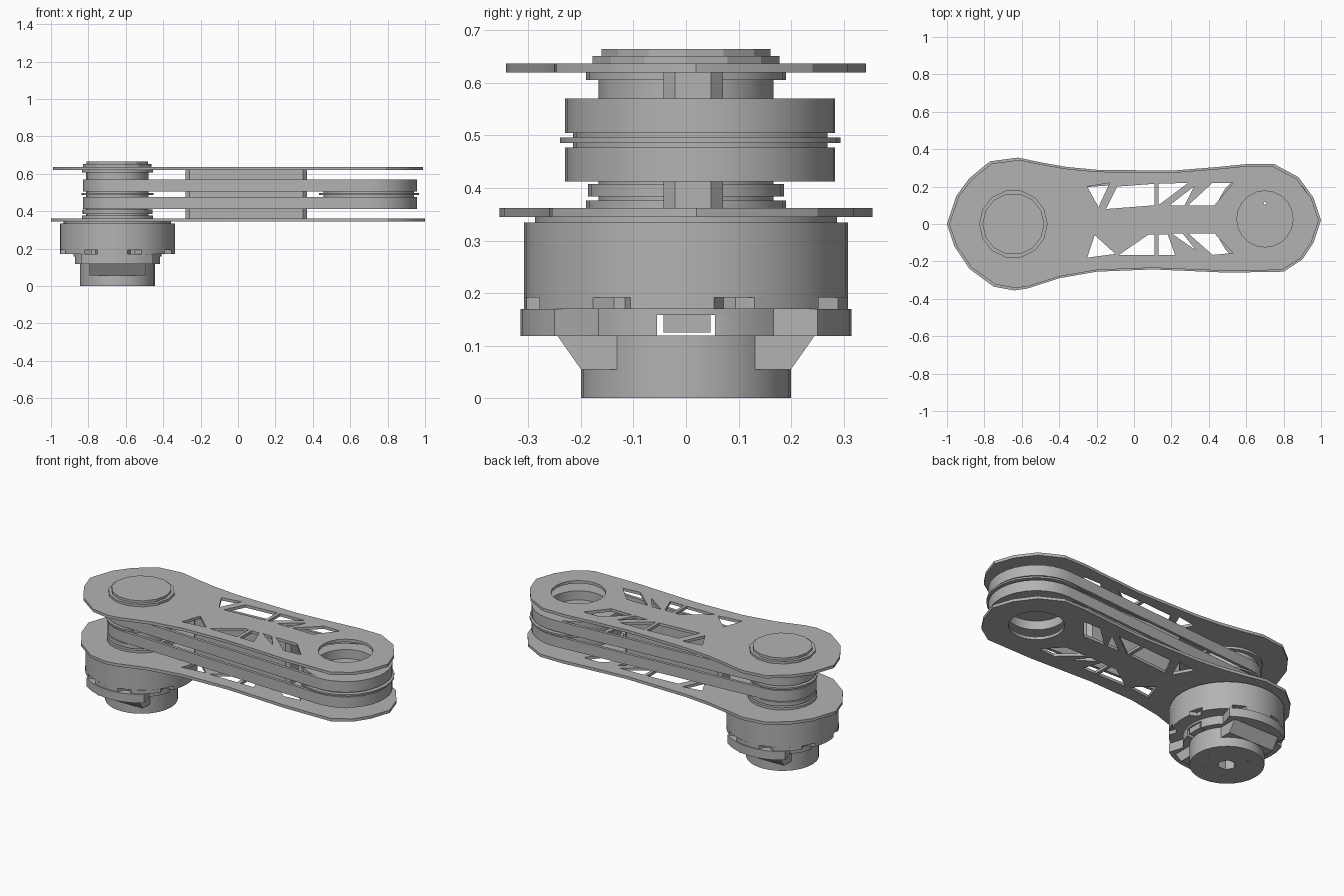
import bpy, bmesh
from math import sin, cos, pi, tau, atan2, acos, hypot, radians

cube = bpy.data.objects.get("Cube")
if cube:
    bpy.data.objects.remove(cube, do_unlink=True)

GREY = (0.45, 0.45, 0.45, 1)
metal = bpy.data.materials.new("grey metal")
metal.use_nodes = True
metal.diffuse_color = GREY
metal.node_tree.nodes["Principled BSDF"].inputs["Base Color"].default_value = GREY

HUB = (-0.645, 0.0)      # motor axis
WHEEL = (0.70, 0.027)    # driven pulley axis


def circle(c, r, n=28, start=0.0):
    return [(c[0] + r * cos(start + tau * i / n), c[1] + r * sin(start + tau * i / n))
            for i in range(n)]


def slab(name, loops, z0, z1):
    """Extrude an outline (first loop) with holes (other loops) from z0 to z1."""
    curve = bpy.data.curves.new(name, "CURVE")
    curve.dimensions = "2D"
    curve.fill_mode = "BOTH"
    curve.extrude = (z1 - z0) / 2
    for loop in loops:
        spline = curve.splines.new("POLY")
        spline.points.add(len(loop) - 1)
        for point, (x, y) in zip(spline.points, loop):
            point.co = (x, y, 0, 1)
        spline.use_cyclic_u = True
    obj = bpy.data.objects.new(name, curve)
    bpy.context.collection.objects.link(obj)
    bpy.ops.object.select_all(action="DESELECT")
    obj.select_set(True)
    bpy.context.view_layer.objects.active = obj
    bpy.ops.object.convert(target="MESH")
    obj = bpy.context.view_layer.objects.active
    bm = bmesh.new()
    bm.from_mesh(obj.data)
    bmesh.ops.remove_doubles(bm, verts=bm.verts, dist=0.0002)
    bmesh.ops.translate(bm, verts=bm.verts, vec=(0, 0, (z0 + z1) / 2))
    bmesh.ops.recalc_face_normals(bm, faces=bm.faces)
    bm.to_mesh(obj.data)
    bm.free()
    obj.data.materials.clear()
    obj.data.materials.append(metal)
    bpy.ops.object.shade_smooth_by_angle(angle=radians(25))
    return obj


def belt_loop(r1, r2, n=16):
    """Outline of a band stretched round the two axes."""
    dx, dy = WHEEL[0] - HUB[0], WHEEL[1] - HUB[1]
    d, off = atan2(dy, dx), acos((r1 - r2) / hypot(dx, dy))
    points = []
    for c, r, a0, a1 in ((WHEEL, r2, d - off, d + off), (HUB, r1, d + off, d + tau - off)):
        for i in range(n + 1):
            a = a0 + (a1 - a0) * i / n
            points.append((c[0] + r * cos(a), c[1] + r * sin(a)))
    return points


# Side plates with truss windows
outline = [(-.62, .355), (-.5, .33), (-.36, .305), (-.2, .29), (.2, .285), (.45, .305),
           (.6, .32), (.75, .32), (.88, .25), (.96, .14), (1, .02), (.96, -.1),
           (.9, -.19), (.8, -.255), (.5, -.26), (.1, -.243), (-.2, -.255), (-.4, -.29),
           (-.57, -.345), (-.64, -.355), (-.75, -.335), (-.88, -.24), (-.96, -.12),
           (-1, 0), (-.95, .15), (-.88, .245), (-.77, .335)]
windows = [
    [(-.25, .2), (-.13, .22), (-.19, .09)],
    [(-.09, .2), (.11, .215), (.11, .1), (-.15, .08)],
    [(.13, .215), (.29, .22), (.13, .1)],
    [(.19, .1), (.32, .2), (.27, .1)],
    [(.29, .1), (.42, .22), (.53, .22), (.43, .1)],
    [(-.21, -.06), (-.1, -.16), (-.25, -.18)],
    [(-.08, -.165), (.11, -.165), (.11, -.055), (.08, -.055)],
    [(.13, -.055), (.18, -.055), (.22, -.165), (.13, -.165)],
    [(.2, -.05), (.26, -.05), (.33, -.14)],
    [(.29, -.05), (.43, -.05), (.53, -.155), (.42, -.165)],
]
bore = circle(WHEEL, 0.15, 20)
slab("bottom_plate", [outline, bore] + windows, 0.345, 0.362)
slab("top_plate", [[(x * .988, y * .965) for x, y in outline], bore] + windows, 0.62, 0.637)

# Spacer block joining the plates
x0, x1, y0, y1, c = -0.28, 0.37, -0.043, 0.07, 0.022
slab("spacer_block", [[(x0 + c, y0), (x1 - c, y0), (x1, y0 + c), (x1, y1 - c),
                       (x1 - c, y1), (x0 + c, y1), (x0, y1 - c), (x0, y0 + c)]], 0.362, 0.62)

# Twin belts
for name, z in (("lower_belt", 0.412), ("upper_belt", 0.505)):
    slab(name, [belt_loop(0.185, 0.257), belt_loop(0.168, 0.24)], z, z + 0.065)

# Driven pulley: rim, web and middle flange
slab("pulley_rim", [circle(WHEEL, 0.242), circle(WHEEL, 0.16)], 0.412, 0.57)
slab("pulley_web", [circle(WHEEL, 0.165), circle((.70, .11), .008, 6)], 0.465, 0.515)
slab("pulley_flange", [circle(WHEEL, 0.267), circle(WHEEL, 0.2)], 0.486, 0.496)

# Drive hub: stacked discs from the motor to the cap
hub_discs = [("drive_hub", 0.167, 0.362, 0.61), ("hub_lower_collar", 0.19, 0.362, 0.376),
             ("hub_lower_flange", 0.187, 0.384, 0.408), ("hub_middle_flange", 0.192, 0.486, 0.496),
             ("hub_upper_collar", 0.19, 0.606, 0.62), ("cap_base", 0.183, 0.637, 0.651),
             ("cap_top", 0.165, 0.651, 0.665)]
for name, r, z0, z1 in hub_discs:
    slab(name, [circle(HUB, r, 14 if "cap" in name else 24)], z0, z1)

# Motor can with a notched lower edge
slab("motor_top", [circle(HUB, 0.287)], 0.332, 0.346)
slab("motor_can", [circle(HUB, 0.308, 36)], 0.192, 0.334)
notched = []
for i in range(72):
    a = tau * i / 72
    r = 0.275 if i % 9 in (3, 4) else 0.308
    notched.append((HUB[0] + r * cos(a), HUB[1] + r * sin(a)))
slab("motor_can_notched_edge", [notched], 0.17, 0.192)

# Mounting flange with wings to the front and back
wings = []
for i in range(48):
    a = tau * i / 48
    r = 0.315 if abs(sin(a)) > 0.77 else 0.235
    wings.append((HUB[0] + r * cos(a), HUB[1] + r * sin(a)))
slab("flange_cover", [wings], 0.158, 0.17)
for side, s in (("front", -1), ("back", 1)):
    # Flange halves leave a cable slot between them
    half = [(x, y) for x, y in wings if s * y > 0.06]
    half.sort(key=lambda p: atan2(s * (p[1] - HUB[1]), p[0] - HUB[0]))
    half += [(HUB[0] - 0.227, s * 0.055), (HUB[0] + 0.227, s * 0.055)]
    slab(side + "_flange", [half], 0.118, 0.158)
    # Sloped gusset under each wing
    gusset = slab(side + "_gusset", [[(s * .12, .055), (s * .2, .055), (s * .245, .119),
                                      (s * .12, .119)]], HUB[0] - 0.15, HUB[0] + 0.15)
    gusset.rotation_euler = (pi / 2, 0, pi / 2)
for side, s in (("left", 1), ("right", -1)):
    x = HUB[0] + s * 0.205
    slab(side + "_cable_socket", [[(x - .02, -.043), (x + .02, -.043),
                                   (x + .02, .047), (x - .02, .047)]], 0.125, 0.158)

# Base drum with hexagonal socket and screw holes
screws = [circle(p, 0.008, 6) for p in circle(HUB, 0.12, 6)]
slab("base_drum", [circle(HUB, 0.2), circle(HUB, 0.05, 6)] + screws, 0, 0.1)
slab("base_drum_top", [circle(HUB, 0.2)], 0.1, 0.119)
